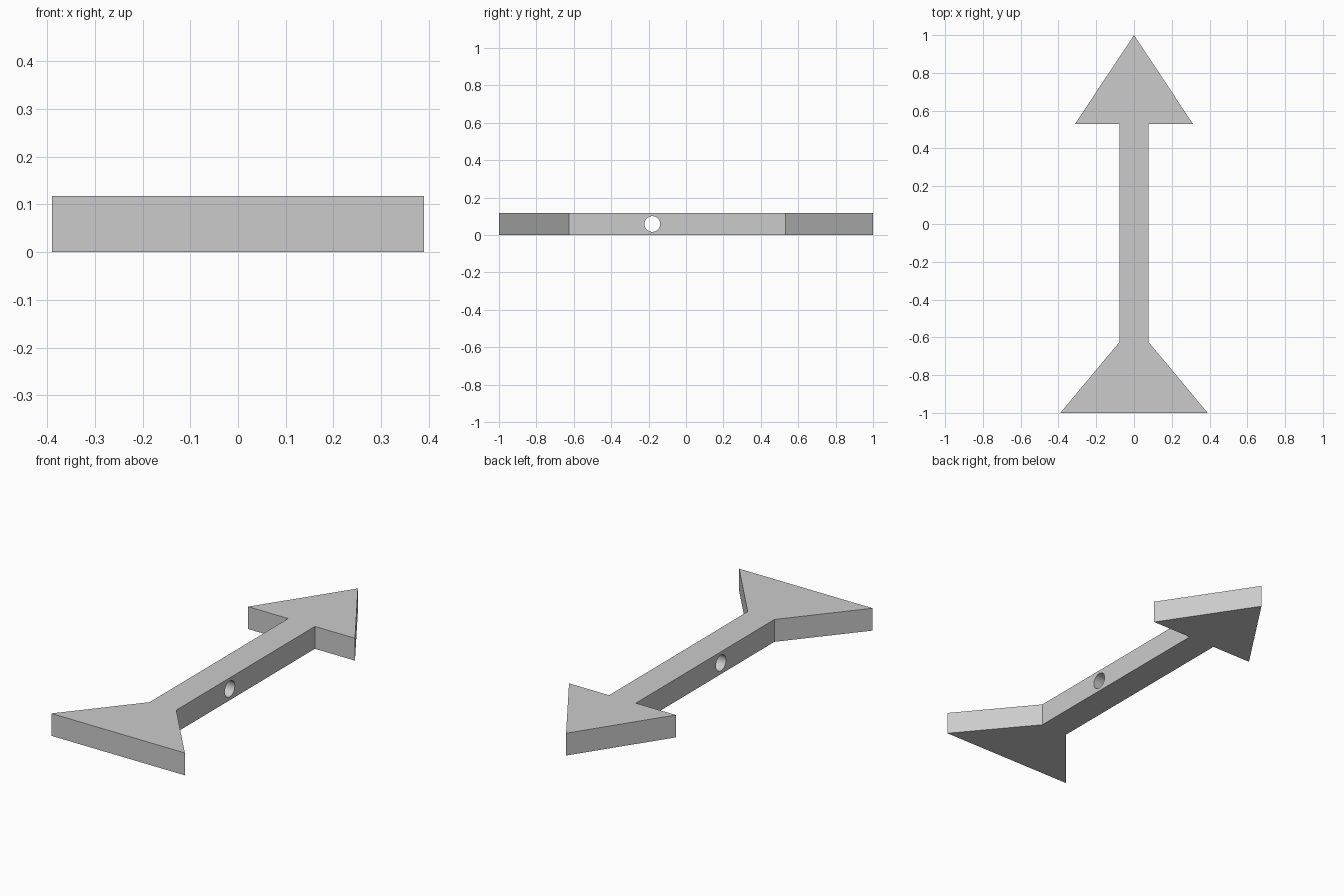
import bpy
import bmesh
from math import radians
from mathutils import Vector

cube = bpy.data.objects.get("Cube")
if cube:
    bpy.data.objects.remove(cube, do_unlink=True)

THICKNESS = 0.118
SHAFT = 0.078

grey = bpy.data.materials.new("light_grey")
grey.use_nodes = True
grey.diffuse_color = (0.6, 0.6, 0.6, 1)
grey.node_tree.nodes["Principled BSDF"].inputs["Base Color"].default_value = grey.diffuse_color

# Arrow outline: right half from tail to tip, mirrored to the left
half = [(0.39, -1), (SHAFT, -0.626), (SHAFT, 0.53), (0.312, 0.53)]
outline = half + [(0, 1)] + [(-x, y) for x, y in reversed(half)]

# Flat arrow body, extruded upward
bm = bmesh.new()
base = bm.faces.new([bm.verts.new((x, y, 0)) for x, y in outline])
top = bmesh.ops.extrude_face_region(bm, geom=[base])["geom"]
bmesh.ops.translate(bm, vec=Vector((0, 0, THICKNESS)),
                    verts=[g for g in top if isinstance(g, bmesh.types.BMVert)])
bmesh.ops.recalc_face_normals(bm, faces=bm.faces)
mesh = bpy.data.meshes.new("arrow_body")
bm.to_mesh(mesh)
bm.free()
mesh.materials.append(grey)
arrow = bpy.data.objects.new("arrow_body", mesh)
bpy.context.collection.objects.link(arrow)

# Round pivot hole running sideways through the shaft
bpy.ops.mesh.primitive_cylinder_add(vertices=48, radius=0.042, depth=0.4,
                                    location=(0, -0.18, THICKNESS / 2),
                                    rotation=(0, radians(90), 0))
cutter = bpy.context.object
cutter.name = "hole_cutter"
cutter.hide_render = True
cutter.data.materials.append(grey)

cut = arrow.modifiers.new("pivot_hole", "BOOLEAN")
cut.operation = "DIFFERENCE"
cut.solver = "EXACT"
cut.object = cutter

bpy.ops.object.select_all(action="DESELECT")
arrow.select_set(True)
bpy.context.view_layer.objects.active = arrow
bpy.ops.object.modifier_apply(modifier=cut.name)
bpy.data.objects.remove(cutter, do_unlink=True)
bpy.ops.object.shade_smooth_by_angle(angle=radians(30))
